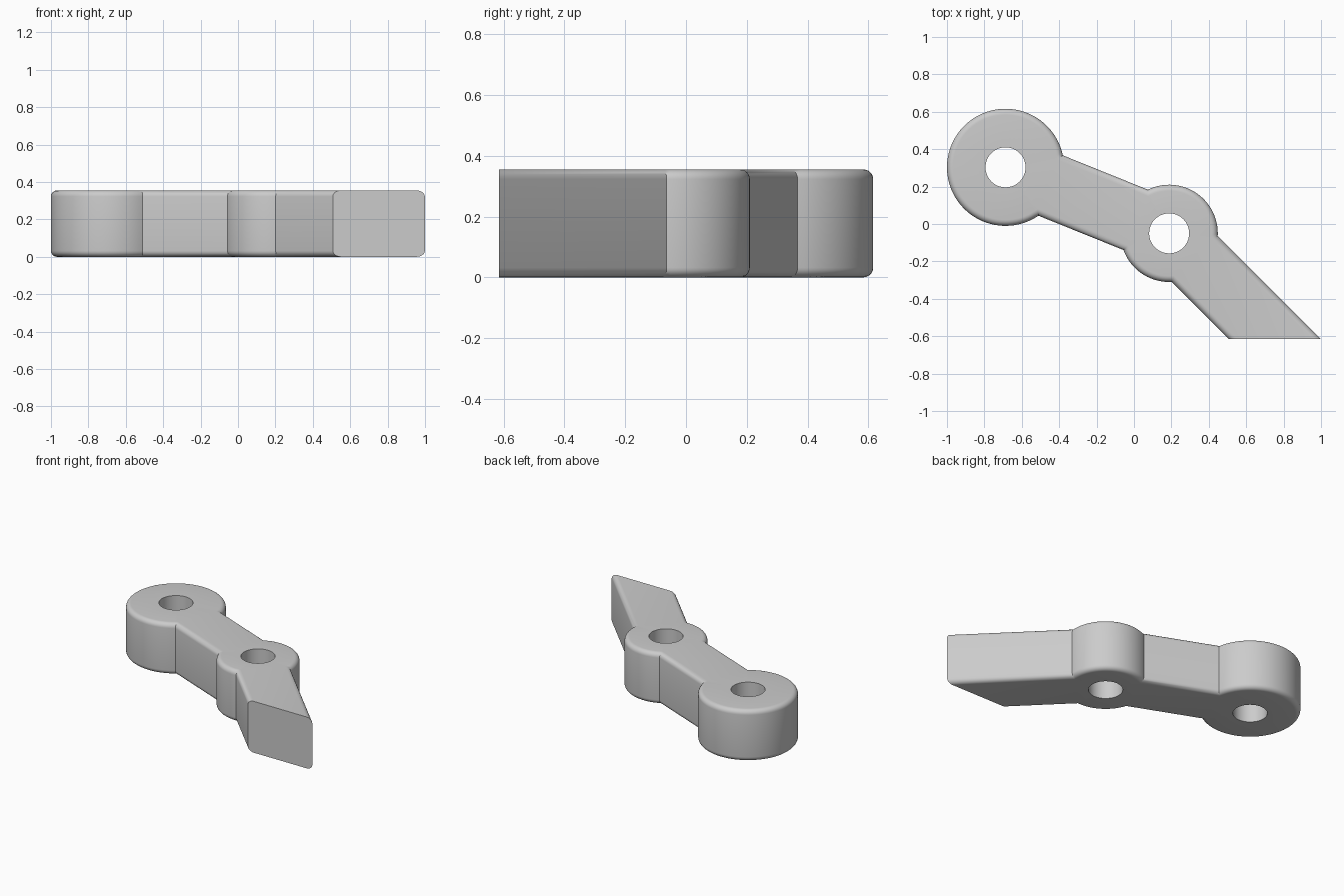
import bpy, bmesh
from math import sin, cos, asin, atan2, pi, sqrt

cube = bpy.data.objects.get("Cube")
if cube:
    bpy.data.objects.remove(cube, do_unlink=True)

# Plan dimensions
BIG, BIG_R = (-0.687, 0.303), 0.313
SMALL, SMALL_R = (0.188, -0.05), 0.26
HOLE_R, HALF_WIDTH, END_Y = 0.107, 0.174, -0.615
HEIGHT, FILLET, STEPS = 0.355, 0.032, 6
ARM = atan2(SMALL[1] - BIG[1], SMALL[0] - BIG[0])
TIP = -pi / 4


def arc(centre, r, a, b, n):
    return [(centre[0] + r * cos(a + (b - a) * i / n),
             centre[1] + r * sin(a + (b - a) * i / n)) for i in range(n + 1)]


def outline(inset):
    """Two bosses joined by an arm, with an angled tip cut square to y."""
    h, rb, rs = HALF_WIDTH - inset, BIG_R - inset, SMALL_R - inset
    ab, sm = asin(h / rb), asin(h / rs)
    pts = arc(BIG, rb, ARM + ab, ARM + 2 * pi - ab, 72)
    pts += arc(SMALL, rs, ARM + pi + sm, TIP + 2 * pi - sm, 24)
    middle = SMALL[0] + SMALL[1] - END_Y
    pts += [(middle + s * h * sqrt(2), END_Y) for s in (-1, 1)]
    pts += arc(SMALL, rs, TIP + sm, ARM + pi - sm, 36)
    return pts


bm = bmesh.new()


def ring(points, z):
    return [bm.verts.new((x, y, z)) for x, y in points]


def bridge(a, b):
    for i in range(len(a)):
        j = (i + 1) % len(a)
        bm.faces.new((a[i], a[j], b[j], b[i]))


# Outer wall with rounded lower and upper edges
angles = [pi / 2 * i / STEPS for i in range(STEPS + 1)]
levels = [(FILLET * (1 - sin(a)), FILLET * (1 - cos(a))) for a in angles]
levels += [(d, HEIGHT - z) for d, z in reversed(levels)]
rings = [ring(outline(d), z) for d, z in levels]
for low, high in zip(rings, rings[1:]):
    bridge(low, high)

# Straight bolt holes
bottom, top = [rings[0]], [rings[-1]]
for centre in (BIG, SMALL):
    circle = arc(centre, HOLE_R, 0, 2 * pi, 48)[:-1]
    low, high = ring(circle, 0), ring(circle, HEIGHT)
    bridge(high, low)
    bottom.append(low)
    top.append(high)

# Flat caps around the holes
for loops, up in ((bottom, -1), (top, 1)):
    edges = [bm.edges.get((l[i - 1], l[i])) for l in loops for i in range(len(l))]
    made = bmesh.ops.triangle_fill(bm, edges=edges, use_beauty=True,
                                   use_dissolve=False, normal=(0, 0, up))
    for f in made["geom"]:
        if isinstance(f, bmesh.types.BMFace):
            f.normal_update()
            if f.normal.z * up < 0:
                f.normal_flip()

mesh = bpy.data.meshes.new("lever_arm")
bm.to_mesh(mesh)
bm.free()
lever = bpy.data.objects.new("lever_arm", mesh)
bpy.context.collection.objects.link(lever)

# Plain grey finish
grey = bpy.data.materials.new("light_grey")
grey.use_nodes = True
colour = (0.6, 0.6, 0.6, 1)
grey.diffuse_color = colour
grey.node_tree.nodes["Principled BSDF"].inputs["Base Color"].default_value = colour
mesh.materials.append(grey)

bpy.ops.object.select_all(action="DESELECT")
lever.select_set(True)
bpy.context.view_layer.objects.active = lever
bpy.ops.object.shade_smooth_by_angle(angle=pi / 6)
